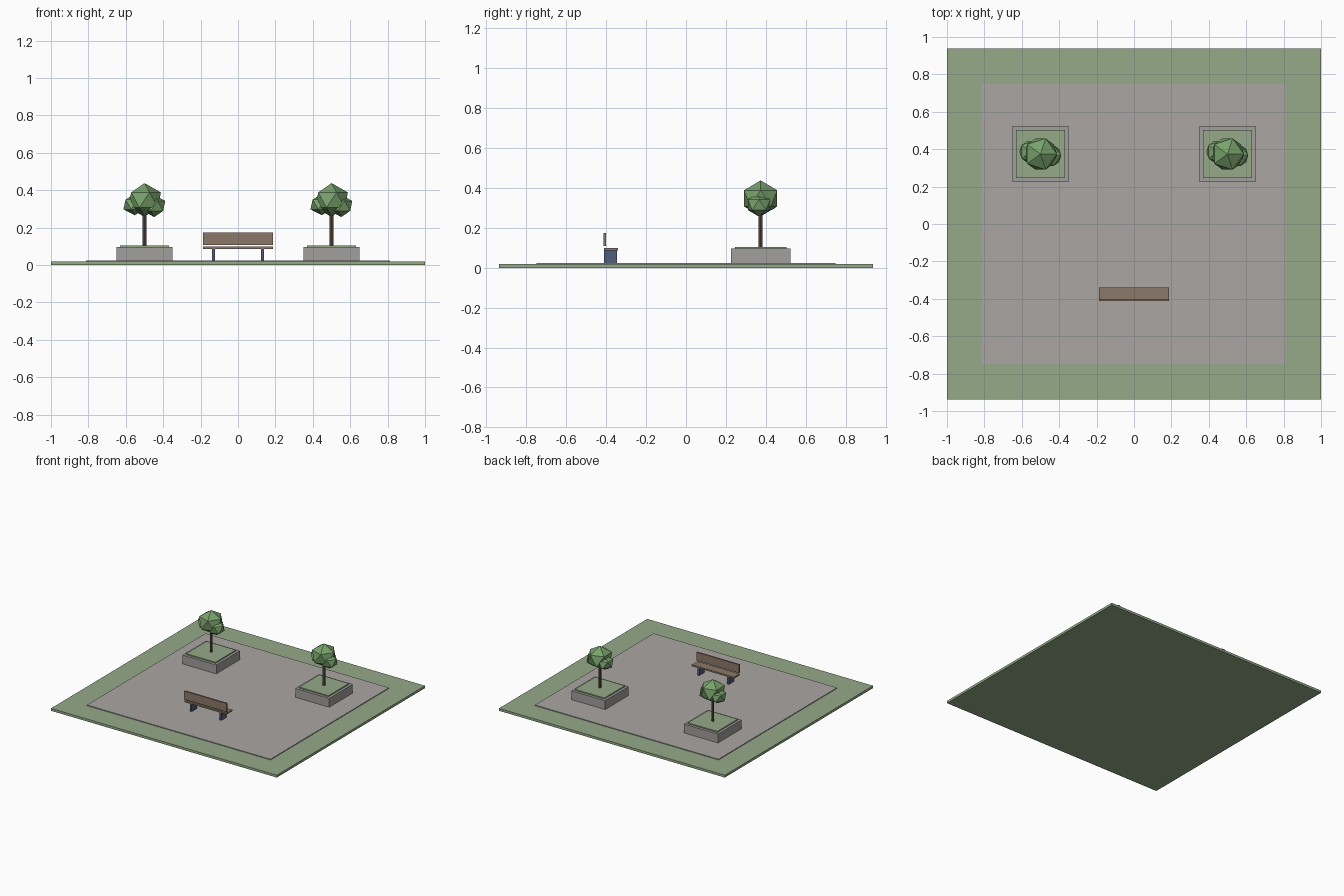
import bpy
from mathutils import Vector

if "Cube" in bpy.data.objects:
    bpy.data.objects.remove(bpy.data.objects["Cube"])


def material(name, rgb):
    m = bpy.data.materials.new(name)
    m.diffuse_color = (*rgb, 1)
    m.use_nodes = True
    m.node_tree.nodes["Principled BSDF"].inputs["Base Color"].default_value = m.diffuse_color
    return m


GRASS = material("grass_green", (0.30, 0.40, 0.25))
PAVING = material("paving_grey", (0.40, 0.38, 0.37))
STONE = material("stone_grey", (0.36, 0.35, 0.34))
WOOD = material("wood_brown", (0.26, 0.19, 0.14))
METAL = material("leg_blue", (0.08, 0.11, 0.20))
BARK = material("bark_brown", (0.13, 0.09, 0.07))
LEAF = material("leaf_green", (0.19, 0.36, 0.15))


def box(name, x, y, z, mat):
    """Box from (min, max) pairs on each axis."""
    lo, hi = Vector((x[0], y[0], z[0])), Vector((x[1], y[1], z[1]))
    bpy.ops.mesh.primitive_cube_add(size=1, location=(lo + hi) / 2)
    ob = bpy.context.object
    ob.name = name
    ob.scale = hi - lo
    ob.data.materials.append(mat)
    return ob


def blob(name, loc, r, zscale=1.0):
    bpy.ops.mesh.primitive_ico_sphere_add(subdivisions=1, radius=r, location=loc)
    ob = bpy.context.object
    ob.name = name
    ob.scale.z = zscale
    ob.data.materials.append(LEAF)


# Ground
box("lawn", (-1, 1), (-0.9375, 0.9375), (0, 0.019), GRASS)
box("paving", (-0.8125, 0.8125), (-0.75, 0.75), (0.012, 0.025), PAVING)

# Planters with trees
TY = 0.374
for side, cx in (("left", -0.5), ("right", 0.5)):
    box(side + "_planter", (cx - 0.15, cx + 0.15), (TY - 0.149, TY + 0.149), (0.02, 0.096), STONE)
    box(side + "_planter_grass", (cx - 0.13, cx + 0.13), (TY - 0.129, TY + 0.129), (0.09, 0.105), GRASS)
    bpy.ops.mesh.primitive_cylinder_add(vertices=8, radius=0.010, depth=0.2, location=(cx, TY, 0.20))
    trunk = bpy.context.object
    trunk.name = side + "_trunk"
    trunk.data.materials.append(BARK)
    blob(side + "_crown_top", (cx, TY, 0.348), 0.098, 0.92)
    blob(side + "_crown_east", (cx + 0.052, TY - 0.008, 0.316), 0.066, 0.9)
    blob(side + "_crown_west", (cx - 0.052, TY + 0.012, 0.324), 0.068, 0.85)

# Bench
box("bench_seat", (-0.1875, 0.1875), (-0.412, -0.34), (0.086, 0.098), WOOD)
box("bench_back", (-0.1875, 0.1875), (-0.413, -0.40), (0.108, 0.175), WOOD)
for side, cx in (("left", -0.131), ("right", 0.131)):
    box("bench_leg_" + side, (cx - 0.0075, cx + 0.0075), (-0.41, -0.345), (0.022, 0.088), METAL)
